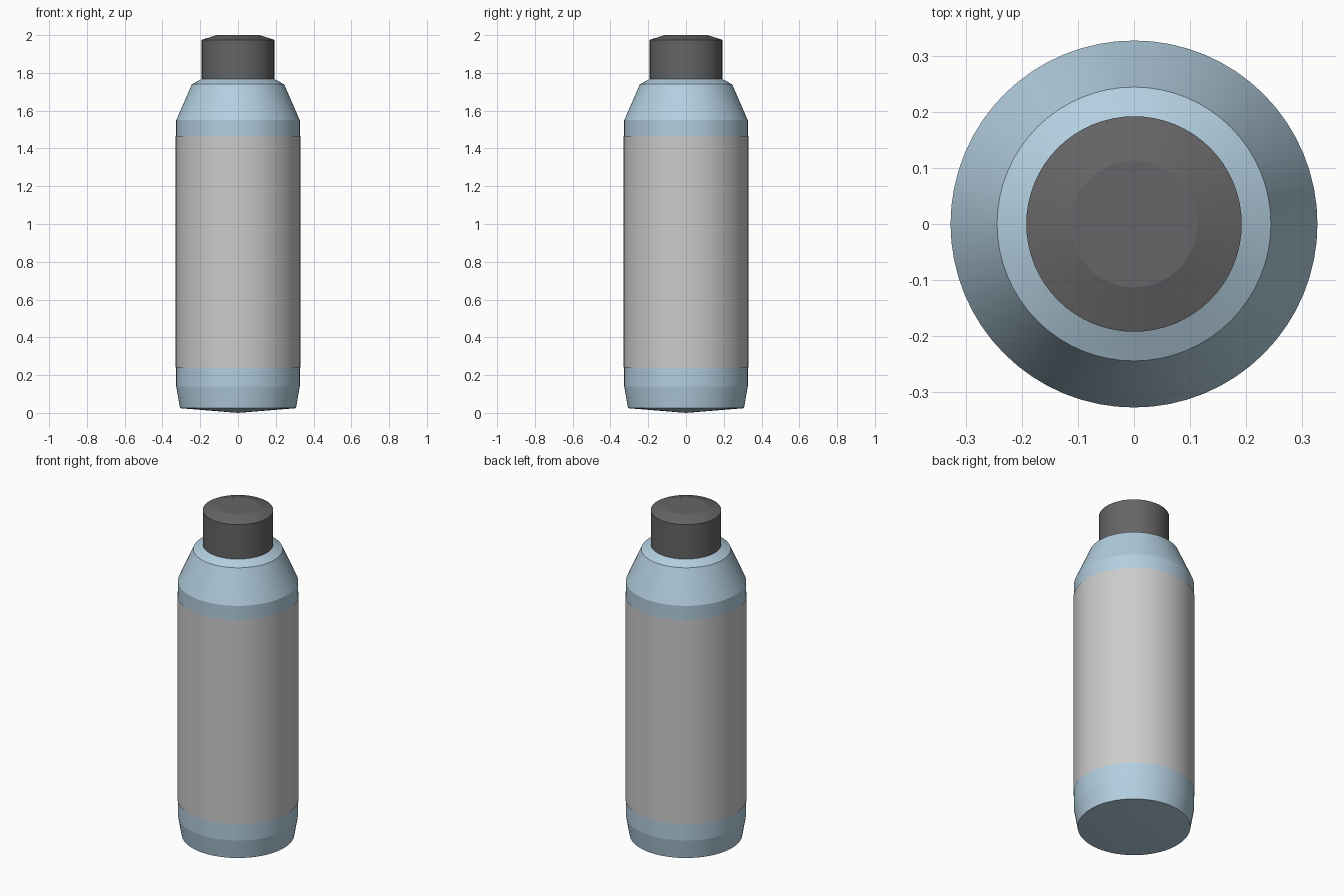
import bpy, bmesh, math

if "Cube" in bpy.data.objects:
    bpy.data.objects.remove(bpy.data.objects["Cube"])

SEGMENTS = 64


def material(name, rgb):
    mat = bpy.data.materials.new(name)
    mat.diffuse_color = (*rgb, 1)
    mat.use_nodes = True
    mat.node_tree.nodes["Principled BSDF"].inputs["Base Color"].default_value = mat.diffuse_color
    return mat


def lathe(name, profile, mat=None):
    """Revolve (radius, z) points, listed bottom to top, around the z axis."""
    bm = bmesh.new()
    verts = [bm.verts.new((r, 0, z)) for r, z in profile]
    edges = [bm.edges.new(pair) for pair in zip(verts, verts[1:])]
    bmesh.ops.spin(bm, geom=verts + edges, cent=(0, 0, 0), axis=(0, 0, 1),
                   angle=math.tau, steps=SEGMENTS, use_duplicate=False)
    bmesh.ops.remove_doubles(bm, verts=bm.verts[:], dist=1e-5)
    bmesh.ops.recalc_face_normals(bm, faces=bm.faces[:])
    # make sure the walls face outwards
    if sum(f.normal.dot(f.calc_center_median()) for f in bm.faces) < 0:
        bmesh.ops.reverse_faces(bm, faces=bm.faces[:])
    mesh = bpy.data.meshes.new(name)
    bm.to_mesh(mesh)
    bm.free()
    obj = bpy.data.objects.new(name, mesh)
    bpy.context.collection.objects.link(obj)
    if mat:
        mesh.materials.append(mat)
    bpy.ops.object.select_all(action='DESELECT')
    obj.select_set(True)
    bpy.context.view_layer.objects.active = obj
    bpy.ops.object.shade_smooth_by_angle(angle=math.radians(9))
    return obj


blue = material("pale_blue", (0.45, 0.62, 0.74))
dark = material("dark_grey", (0.13, 0.13, 0.135))

# Bottle with a slightly domed base, sloping shoulder and neck under the cap
lathe("bottle_body", [(0, 0), (0.307, 0.025), (0.327, 0.14), (0.327, 1.55),
                      (0.244, 1.74), (0.19, 1.768), (0.19, 1.95)], blue)

# Label sleeve wrapped around the body
lathe("label", [(0.3305, 0.24), (0.3305, 1.467)])

# Cap with a bevelled top
lathe("cap", [(0.192, 1.768), (0.192, 1.975), (0.113, 2.0), (0, 2.0)], dark)
